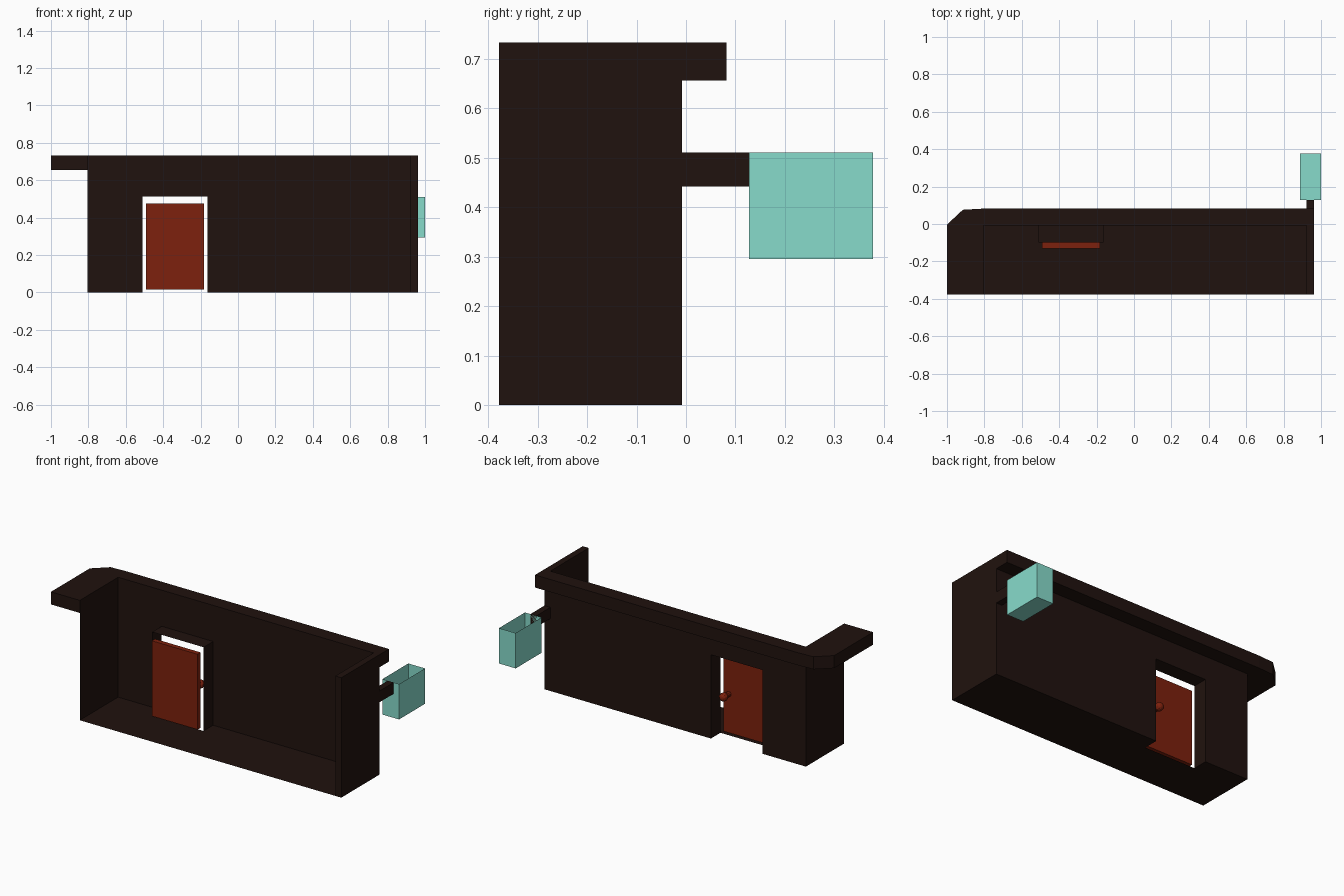
import bpy, bmesh, math
from mathutils import Matrix

if "Cube" in bpy.data.objects:
    bpy.data.objects.remove(bpy.data.objects["Cube"])


def material(name, rgb):
    m = bpy.data.materials.new(name)
    m.diffuse_color = (*rgb, 1)
    m.use_nodes = True
    m.node_tree.nodes["Principled BSDF"].inputs["Base Color"].default_value = m.diffuse_color
    return m


wood = material("dark_wood", (0.0144, 0.006, 0.0044))
red = material("red_paint", (0.205, 0.015, 0.004))
teal = material("teal", (0.245, 0.71, 0.60))


def finish(name, bm, mat):
    me = bpy.data.meshes.new(name)
    bm.to_mesh(me)
    bm.free()
    me.materials.append(mat)
    ob = bpy.data.objects.new(name, me)
    bpy.context.collection.objects.link(ob)
    return ob


def panels(name, faces, mat):
    bm = bmesh.new()
    for pts in faces:
        bm.faces.new([bm.verts.new(p) for p in pts])
    bmesh.ops.remove_doubles(bm, verts=bm.verts, dist=1e-4)
    return finish(name, bm, mat)


def box(name, x, y, z, mat, open_top=False):
    bm = bmesh.new()
    bmesh.ops.create_cube(bm, size=1)
    for v in bm.verts:
        v.co = [r[0] if c < 0 else r[1] for c, r in zip(v.co, (x, y, z))]
    if open_top:
        top = [f for f in bm.faces if f.normal.z > 0.9]
        bmesh.ops.delete(bm, geom=top, context='FACES_ONLY')
    return finish(name, bm, mat)


X0, X1 = -0.805, 0.963        # wall ends
Y0, Y1 = -0.378, -0.008       # open front, back wall
ZU, ZT = 0.656, 0.733         # counter underside and top
DX0, DX1, DZ, DY = -0.51, -0.163, 0.512, -0.10   # door recess

# Thin back wall with a doorway, and the left side wall
outline = [(X0, 0), (DX0, 0), (DX0, DZ), (DX1, DZ), (DX1, 0), (X1, 0), (X1, ZU), (X0, ZU)]
panels("counter_walls", [
    [(x, Y1, z) for x, z in outline],
    [(X0, Y0, 0), (X0, Y1, 0), (X0, Y1, ZU), (X0, Y0, ZU)],
], wood)

# Floor, notched under the doorway
floor = [(X0, Y0), (X1, Y0), (X1, Y1), (DX1, Y1), (DX1, DY), (DX0, DY), (DX0, Y1), (X0, Y1)]
panels("floor", [[(x, y, 0) for x, y in floor]], wood)

# Door recess lining
panels("door_frame", [
    [(DX0, Y1, 0), (DX0, DY, 0), (DX0, DY, DZ), (DX0, Y1, DZ)],
    [(DX1, DY, 0), (DX1, Y1, 0), (DX1, Y1, DZ), (DX1, DY, DZ)],
    [(DX0, Y1, DZ), (DX0, DY, DZ), (DX1, DY, DZ), (DX1, Y1, DZ)],
], wood)

# Thicker right end wall
box("right_wall", (0.923, X1), (Y0, Y1), (0, ZT), wood)

# L-shaped counter top with a chamfered corner
top = [(-1, Y0), (X0, Y0), (X0, Y1), (X1, Y1), (X1, 0.082), (-0.81, 0.082),
       (-0.915, 0.076), (-1, -0.003)]
bm = bmesh.new()
base = bm.faces.new([bm.verts.new((x, y, ZU)) for x, y in top])
geo = bmesh.ops.extrude_face_region(bm, geom=[base], use_keep_orig=True)["geom"]
bmesh.ops.translate(bm, vec=(0, 0, ZT - ZU), verts=[g for g in geo if isinstance(g, bmesh.types.BMVert)])
bmesh.ops.recalc_face_normals(bm, faces=bm.faces)
finish("counter_top", bm, wood)

# Door and its outer knob
box("door", (-0.492, -0.182), (-0.13, DY), (0.015, 0.475), red)
bm = bmesh.new()
bmesh.ops.create_cone(bm, cap_ends=True, segments=10, radius1=0.016, radius2=0.016, depth=0.05,
                      matrix=Matrix.Translation((-0.22, -0.08, 0.253)) @ Matrix.Rotation(math.pi / 2, 4, 'X'))
bmesh.ops.create_uvsphere(bm, u_segments=10, v_segments=6, radius=0.026,
                          matrix=Matrix.Translation((-0.22, -0.05, 0.253)) @ Matrix.Rotation(math.pi / 2, 4, 'X'))
finish("door_knob", bm, red)

# Bracket and open-topped bin on the back right
box("bin_bracket", (0.923, X1), (Y1, 0.127), (0.442, 0.511), wood)
box("bin", (0.887, 1.0), (0.127, 0.378), (0.295, 0.511), teal, open_top=True)
